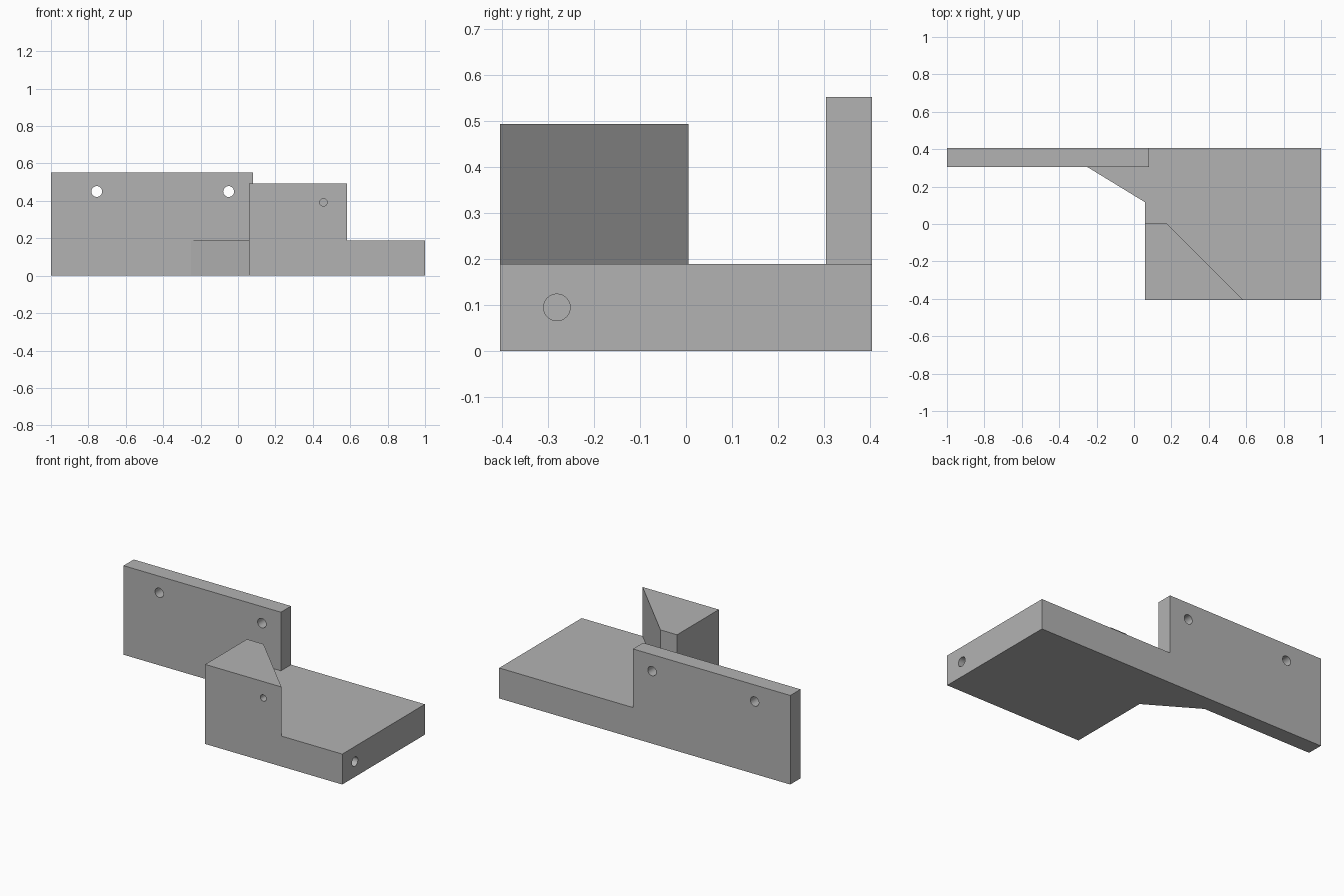
import bpy, bmesh, math
from mathutils import Matrix, Vector

cube = bpy.data.objects.get("Cube")
if cube:
    bpy.data.objects.remove(cube, do_unlink=True)

grey = bpy.data.materials.new("plain_grey")
grey.use_nodes = True
colour = (0.45, 0.45, 0.45, 1)
grey.diffuse_color = colour
grey.node_tree.nodes["Principled BSDF"].inputs["Base Color"].default_value = colour


def finish(bm, name):
    bmesh.ops.recalc_face_normals(bm, faces=bm.faces)
    mesh = bpy.data.meshes.new(name)
    bm.to_mesh(mesh)
    bm.free()
    mesh.materials.append(grey)
    obj = bpy.data.objects.new(name, mesh)
    bpy.context.scene.collection.objects.link(obj)
    return obj


def prism(name, outline, z0, z1):
    bm = bmesh.new()
    face = bm.faces.new([bm.verts.new((x, y, z0)) for x, y in outline])
    up = bmesh.ops.extrude_face_region(bm, geom=[face])["geom"]
    bmesh.ops.translate(bm, vec=(0, 0, z1 - z0),
                        verts=[v for v in up if isinstance(v, bmesh.types.BMVert)])
    return finish(bm, name)


def drill(name, start, end, radius):
    a, b = Vector(start), Vector(end)
    turn = (b - a).to_track_quat('Z', 'Y').to_matrix().to_4x4()
    bm = bmesh.new()
    bmesh.ops.create_cone(bm, cap_ends=True, segments=32, radius1=radius,
                          radius2=radius, depth=(b - a).length,
                          matrix=Matrix.Translation((a + b) / 2) @ turn)
    return finish(bm, name)


def combine(target, tool, operation):
    mod = target.modifiers.new(operation.lower(), 'BOOLEAN')
    mod.operation = operation
    mod.solver = 'EXACT'
    mod.object = tool
    bpy.context.view_layer.objects.active = target
    bpy.ops.object.modifier_apply(modifier=mod.name)
    bpy.data.objects.remove(tool, do_unlink=True)


FRONT, BACK, WALL_Y = -0.405, 0.405, 0.305
EDGE, BASE_Z = 0.058, 0.189

# Base plate with the sloping gusset and the strip below the wall
bracket = prism("bracket", [(EDGE, FRONT), (1, FRONT), (1, BACK), (-1, BACK),
                            (-1, WALL_Y), (-0.25, WALL_Y), (EDGE, 0.117)], 0, BASE_Z)

# Upright back wall
combine(bracket, prism("back_wall", [(-1, WALL_Y), (0.081, WALL_Y),
                                     (0.081, BACK), (-1, BACK)], BASE_Z, 0.553), 'UNION')

# Wedge block on the front corner
combine(bracket, prism("wedge_block", [(EDGE, FRONT), (0.582, FRONT), (0.172, 0.005),
                                       (EDGE, 0.005)], BASE_Z, 0.494), 'UNION')

# Two through holes in the wall, blind holes in the block and the plate end
for x in (-0.755, -0.05):
    combine(bracket, drill("wall_hole", (x, 0.2, 0.45), (x, 0.5, 0.45), 0.029), 'DIFFERENCE')
combine(bracket, drill("block_hole", (0.457, -0.5, 0.392), (0.457, -0.325, 0.392), 0.02),
        'DIFFERENCE')
combine(bracket, drill("plate_hole", (1.1, -0.281, 0.095), (0.8, -0.281, 0.095), 0.029),
        'DIFFERENCE')

# Merge flush faces, then smooth the hole walls only
bm = bmesh.new()
bm.from_mesh(bracket.data)
bmesh.ops.remove_doubles(bm, verts=bm.verts, dist=0.0001)
bmesh.ops.dissolve_limit(bm, angle_limit=math.radians(1), verts=bm.verts, edges=bm.edges)
bm.to_mesh(bracket.data)
bm.free()
bpy.ops.object.select_all(action='DESELECT')
bracket.select_set(True)
bpy.context.view_layer.objects.active = bracket
bpy.ops.object.shade_smooth_by_angle(angle=math.radians(30))
